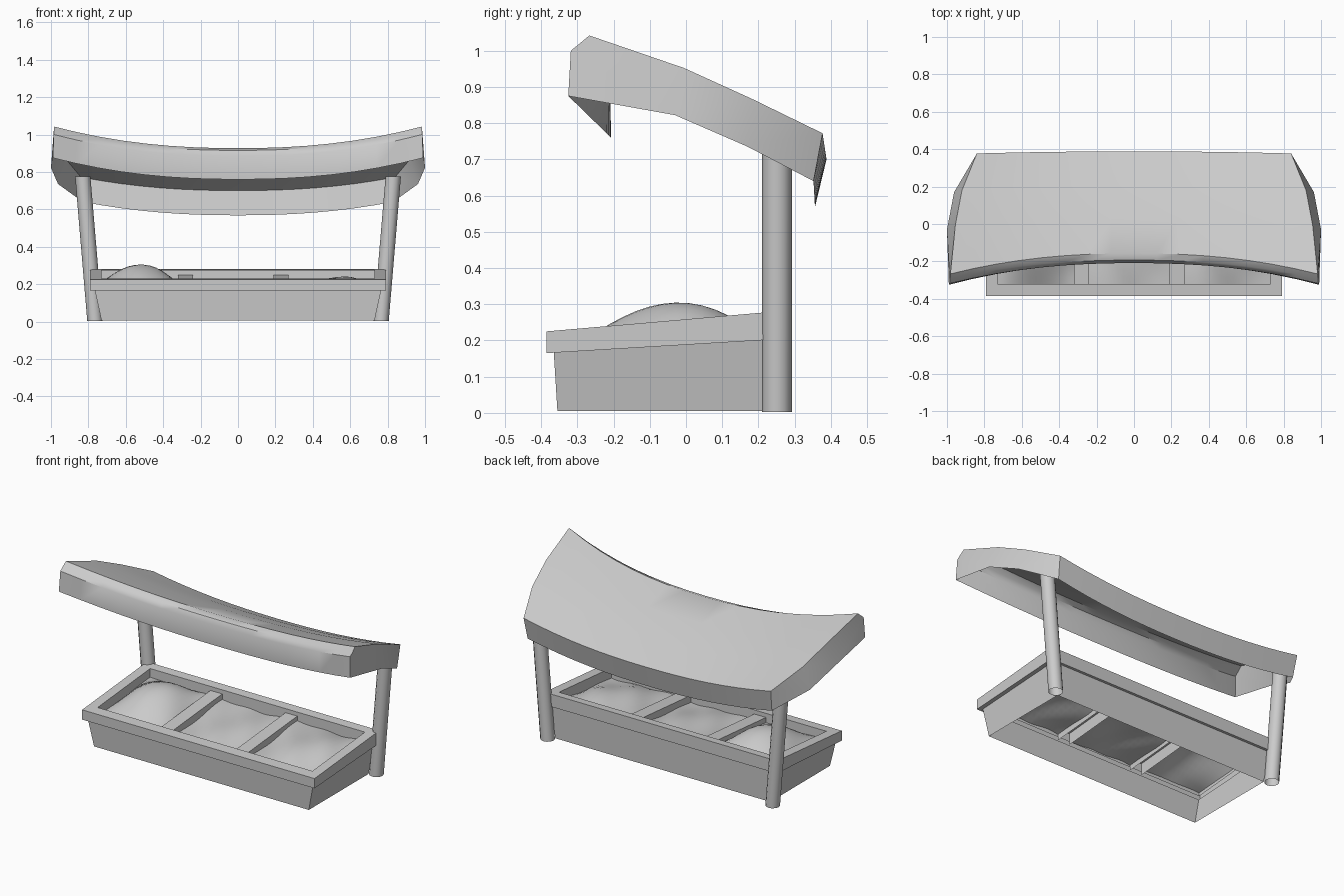
import bpy, bmesh, math

if "Cube" in bpy.data.objects:
    bpy.data.objects.remove(bpy.data.objects["Cube"])


def make(name, bm, angle=None, fix=True):
    if fix:
        bmesh.ops.recalc_face_normals(bm, faces=bm.faces)
    me = bpy.data.meshes.new(name)
    bm.to_mesh(me)
    bm.free()
    ob = bpy.data.objects.new(name, me)
    bpy.context.collection.objects.link(ob)
    if angle:
        bpy.ops.object.select_all(action='DESELECT')
        ob.select_set(True)
        bpy.context.view_layer.objects.active = ob
        bpy.ops.object.shade_smooth_by_angle(angle=math.radians(angle))
    return ob


def rim_top(y):
    return 0.225 + 0.087 * (y + 0.385)


def rim_low(y):
    return 0.165 + 0.060 * (y + 0.385)


# Display tray: stacked rectangular loops, open underneath
def ring(bm, hx, y0, y1, zf):
    return [bm.verts.new((x, y, zf(y))) for x, y in
            ((-hx, y0), (hx, y0), (hx, y1), (-hx, y1))]


bm = bmesh.new()
loops = [ring(bm, 0.73, -0.355, 0.225, lambda y: 0.005),
         ring(bm, 0.765, -0.365, 0.23, rim_low),
         ring(bm, 0.79, -0.385, 0.245, rim_low),
         ring(bm, 0.79, -0.385, 0.245, rim_top),
         ring(bm, 0.73, -0.32, 0.19, rim_top),
         ring(bm, 0.73, -0.32, 0.19, lambda y: rim_top(y) - 0.075)]
for a, b in zip(loops, loops[1:]):
    for i in range(4):
        j = (i + 1) % 4
        bm.faces.new((a[i], a[j], b[j], b[i]))
make("display_tray", bm)

# Dividers: channel sections open underneath
for n, cx in enumerate((-0.28, 0.23)):
    bm = bmesh.new()
    rows = []
    for y in (-0.32, 0.19):
        t = rim_top(y) - 0.025
        rows.append([bm.verts.new((cx + dx, y, z)) for dx, z in
                     ((-0.04, t - 0.07), (-0.04, t), (0.04, t), (0.04, t - 0.07))])
    for i in range(3):
        bm.faces.new((rows[0][i], rows[0][i + 1], rows[1][i + 1], rows[1][i]))
    make(f"divider_{n + 1}", bm, fix=False)


# Heaped goods: soft bumpy sheets, one per compartment
def goods(name, x0, x1, base, height, ripple):
    bm = bmesh.new()
    n = 14
    grid = []
    for j in range(n + 1):
        v = j / n
        row = []
        for i in range(n + 1):
            u = i / n
            x, y = x0 + (x1 - x0) * u, -0.32 + 0.51 * v
            hump = (math.sin(math.pi * u) * math.sin(math.pi * v ** 1.15)) ** 0.9
            z = rim_top(y) - base + height * hump
            z += ripple * math.sin(9 * u + 2 * v) * math.cos(7 * v + 3 * u)
            row.append(bm.verts.new((x, y, z)))
        grid.append(row)
    for j in range(n):
        for i in range(n):
            bm.faces.new((grid[j][i], grid[j][i + 1], grid[j + 1][i + 1], grid[j + 1][i]))
    make(name, bm, 40, fix=False)


goods("goods_left", -0.73, -0.32, 0.055, 0.105, 0.003)
goods("goods_middle", -0.24, 0.19, 0.065, 0.015, 0.009)
goods("goods_right", 0.27, 0.73, 0.06, 0.04, 0.01)

# Leaning back posts
for side, s in (("left", -1), ("right", 1)):
    bm = bmesh.new()
    ends = []
    for cx, z in ((0.765, 0.003), (0.83, 0.775)):
        ends.append([bm.verts.new((s * (cx + 0.041 * math.cos(a)), 0.251 + 0.041 * math.sin(a), z))
                     for a in (math.tau * k / 12 for k in range(12))])
    for i in range(12):
        j = (i + 1) % 12
        bm.faces.new((ends[0][i], ends[0][j], ends[1][j], ends[1][i]))
    bm.faces.new(ends[1])
    make(f"{side}_post", bm, 40)

# Canopy: profile rows (centre y, centre z, end half width, end y, end z)
ROWS = [(-0.207, 0.76, 0.99, -0.325, 0.875),
        (-0.209, 0.885, 0.985, -0.318, 1.0),
        (-0.193, 0.915, 0.985, -0.292, 1.021),
        (-0.157, 0.927, 0.982, -0.267, 1.042),
        (0.03, 0.862, 0.955, -0.005, 0.952),
        (0.205, 0.788, 0.92, 0.18, 0.868),
        (0.388, 0.70, 0.84, 0.377, 0.772),
        (0.356, 0.568, 0.83, 0.352, 0.64)]
bm = bmesh.new()
N = 16
grid = []
for cy, cz, hw, ey, ez in ROWS:
    row = []
    for i in range(N + 1):
        t = 2 * i / N - 1
        k = abs(t) ** 2.25
        row.append(bm.verts.new((hw * t, cy + (ey - cy) * k, cz + (ez - cz) * k)))
    grid.append(row)
for a, b in zip(grid, grid[1:]):
    for i in range(N):
        bm.faces.new((a[i], a[i + 1], b[i + 1], b[i]))
# Side skirts flare out below the roof ends
for s, col in ((-1, 0), (1, N)):
    mid = [bm.verts.new((s * x, y, z)) for x, y, z in
           ((1.0, -0.03, 0.822), (0.962, 0.17, 0.735))]
    g = [r[col] for r in grid]
    bm.faces.new((g[0], g[1], g[2], g[3], g[4], mid[0]))
    bm.faces.new((mid[0], g[4], g[5], mid[1]))
    bm.faces.new((mid[1], g[5], g[6], g[7]))
make("canopy", bm, 38)
